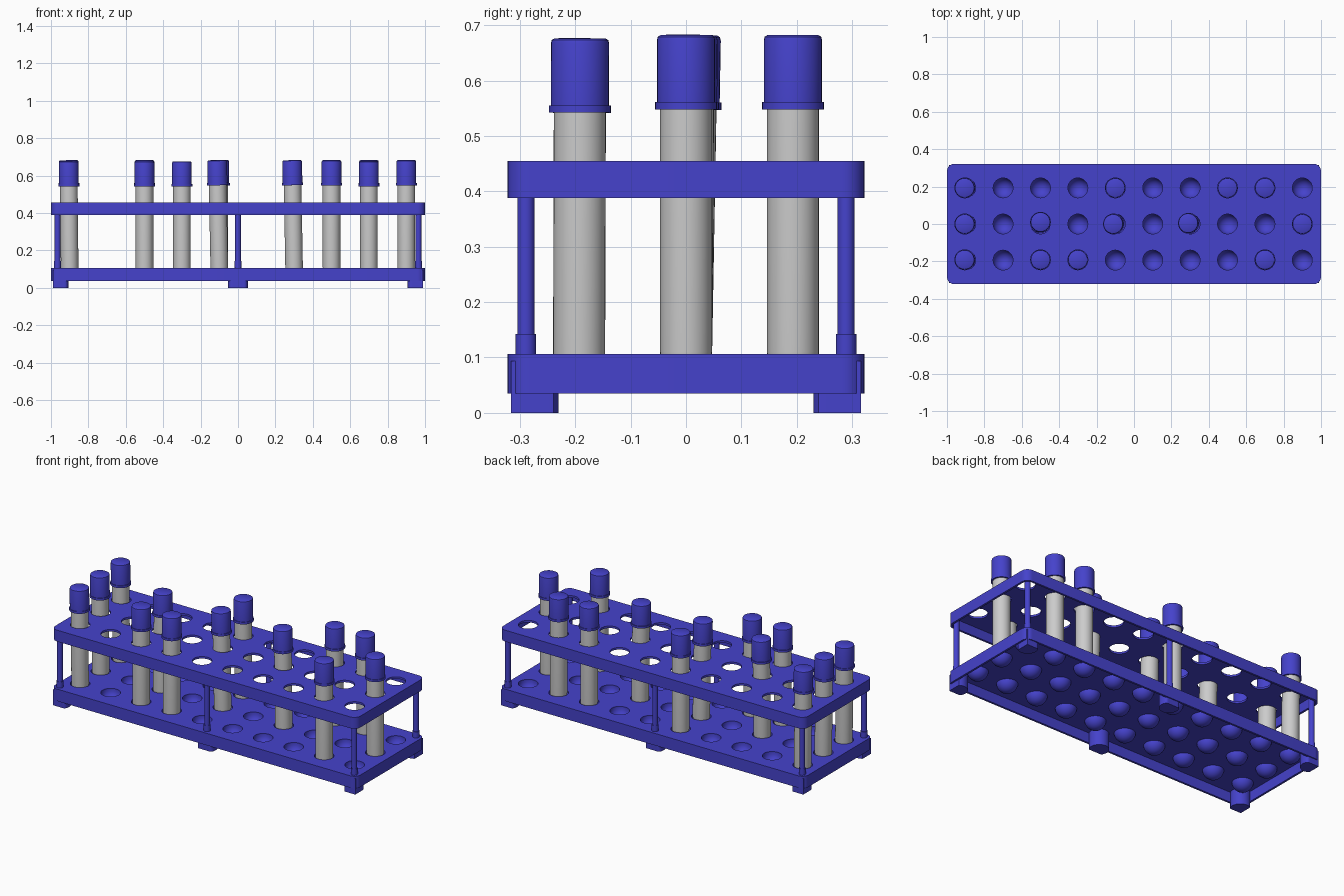
import bpy, bmesh
from math import pi, sin, cos, radians

cube = bpy.data.objects.get("Cube")
if cube:
    bpy.data.objects.remove(cube, do_unlink=True)


def material(name, color):
    m = bpy.data.materials.new(name)
    m.use_nodes = True
    m.diffuse_color = color
    for node in m.node_tree.nodes:
        if node.type == 'BSDF_PRINCIPLED':
            node.inputs["Base Color"].default_value = color
    return m


BLUE = material("blue plastic", (0.06, 0.055, 0.6, 1))
GREY = material("pale grey tube", (0.6, 0.6, 0.6, 1))


def place(name, mesh, loc=(0, 0, 0), rot=(0, 0, 0)):
    obj = bpy.data.objects.new(name, mesh)
    obj.location, obj.rotation_euler = loc, rot
    bpy.context.collection.objects.link(obj)
    return obj


def finish(mesh, mat):
    mesh.materials.clear()
    mesh.materials.append(mat)
    for p in mesh.polygons:
        p.use_smooth = True
        p.material_index = 0
    mesh.set_sharp_from_angle(angle=radians(35))
    return mesh


def lathe(name, profile, mat, steps=32):
    """Revolve (radius, height) points around z."""
    bm = bmesh.new()
    verts = [bm.verts.new((r, 0, z)) for r, z in profile]
    edges = [bm.edges.new(pair) for pair in zip(verts, verts[1:])]
    bmesh.ops.spin(bm, geom=verts + edges, cent=(0, 0, 0), axis=(0, 0, 1),
                   angle=2 * pi, steps=steps, use_duplicate=False)
    bmesh.ops.remove_doubles(bm, verts=bm.verts, dist=1e-5)
    bmesh.ops.recalc_face_normals(bm, faces=bm.faces)
    mesh = bpy.data.meshes.new(name)
    bm.to_mesh(mesh)
    bm.free()
    return finish(mesh, mat)


def arc(cx, cy, r, start, end, n):
    return [(cx + r * cos(start + (end - start) * i / n),
             cy + r * sin(start + (end - start) * i / n)) for i in range(n + 1)]


def circle(cx, cy, r, n=32):
    return arc(cx, cy, r, 0, 2 * pi, n)[:-1]


def rounded_rect(hx, hy, r):
    pts = []
    for k, (sx, sy) in enumerate([(1, 1), (-1, 1), (-1, -1), (1, -1)]):
        pts += arc(sx * (hx - r), sy * (hy - r), r, k * pi / 2, (k + 1) * pi / 2, 8)
    return pts


def slab(name, outlines, z0, z1, mat):
    """Filled flat outlines (inner ones become holes) extruded from z0 to z1."""
    curve = bpy.data.curves.new(name, 'CURVE')
    curve.dimensions = '2D'
    curve.fill_mode = 'BOTH'
    curve.extrude = (z1 - z0) / 2
    for pts in outlines:
        spline = curve.splines.new('POLY')
        spline.points.add(len(pts) - 1)
        for p, (x, y) in zip(spline.points, pts):
            p.co = (x, y, 0, 1)
        spline.use_cyclic_u = True
    temp = place("temp", curve)
    deps = bpy.context.evaluated_depsgraph_get()
    mesh = bpy.data.meshes.new_from_object(temp.evaluated_get(deps))
    bpy.data.objects.remove(temp, do_unlink=True)
    bm = bmesh.new()
    bm.from_mesh(mesh)
    bmesh.ops.remove_doubles(bm, verts=bm.verts, dist=1e-5)
    bmesh.ops.recalc_face_normals(bm, faces=bm.faces)
    bm.to_mesh(mesh)
    bm.free()
    return place(name, finish(mesh, mat), (0, 0, (z0 + z1) / 2))


HOLE_R = 0.053
COLS = [-0.9 + 0.2 * i for i in range(10)]
ROWS = [-0.193, 0, 0.193]
holes = [(x, y) for x in COLS for y in ROWS]

# Trays: a perforated plate with a skirt hanging from its edge
for label, z0, z1 in [("lower", 0.035, 0.106), ("upper", 0.388, 0.455)]:
    outer = rounded_rect(1, 0.322, 0.04)
    inner = rounded_rect(0.988, 0.31, 0.03)
    slab(label + "_plate", [outer] + [circle(x, y, HOLE_R) for x, y in holes],
         z1 - 0.012, z1, BLUE)
    slab(label + "_skirt", [outer, inner], z0, z1 - 0.012, BLUE)

# Round cups under the holes of the lower tray
inside = arc(0, 0, HOLE_R, 0, -pi / 2, 8)
outside = arc(0, 0, HOLE_R + 0.004, -pi / 2, 0, 8)
cup = lathe("cup", inside + outside + inside[:1], BLUE)
for x, y in holes:
    place("cup", cup, (x, y, 0.1))

# Posts with sleeves, and clipped round feet
post = lathe("post", [(0, 0.095), (0.0185, 0.095), (0.0185, 0.142), (0.0155, 0.142),
                      (0.0155, 0.444), (0, 0.444)], BLUE, 24)
for sx in (-1, 0, 1):
    for sy in (-1, 1):
        place("post", post, (sx * 0.965, sy * 0.289, 0))
        cx, cy = sx * 0.96, sy * 0.283
        foot = [(max(-0.99, min(0.99, x)), max(-0.316, min(0.316, y)))
                for x, y in circle(cx, cy, 0.053)]
        slab("foot", [foot], 0, 0.094, BLUE)

# Tubes with round bottoms and lipped caps, some leaning in their holes
tube = lathe("tube", arc(0, 0.01, 0.047, -pi / 2, 0, 8) + [(0.047, 0.46), (0, 0.46)], GREY)
cap = lathe("cap", [(0, 0.448), (0.056, 0.448), (0.056, 0.461), (0.0525, 0.461),
                    (0.0525, 0.573), (0.051, 0.579), (0.046, 0.582), (0, 0.582)], BLUE)
# Filled holes: column, row, lean in x, lean in y
filled = [(0, 0, -0.01, 0.003), (2, 0, 0, 0.003), (3, 0, 0, 0.003), (8, 0, 0, 0.003),
          (0, 1, -0.01, 0), (2, 1, 0, 0.018), (4, 1, -0.02, 0), (6, 1, -0.018, 0.008),
          (9, 1, 0, 0),
          (0, 2, -0.01, 0), (4, 2, 0, 0), (7, 2, 0, 0), (8, 2, 0, 0)]
for col, row, lean_x, lean_y in filled:
    drop = 0.006 if row == 0 else 0
    loc = (COLS[col], ROWS[row], 0.1 - drop)
    place("tube", tube, loc, (-lean_y, lean_x, 0))
    place("cap", cap, loc, (-lean_y, lean_x, 0))
